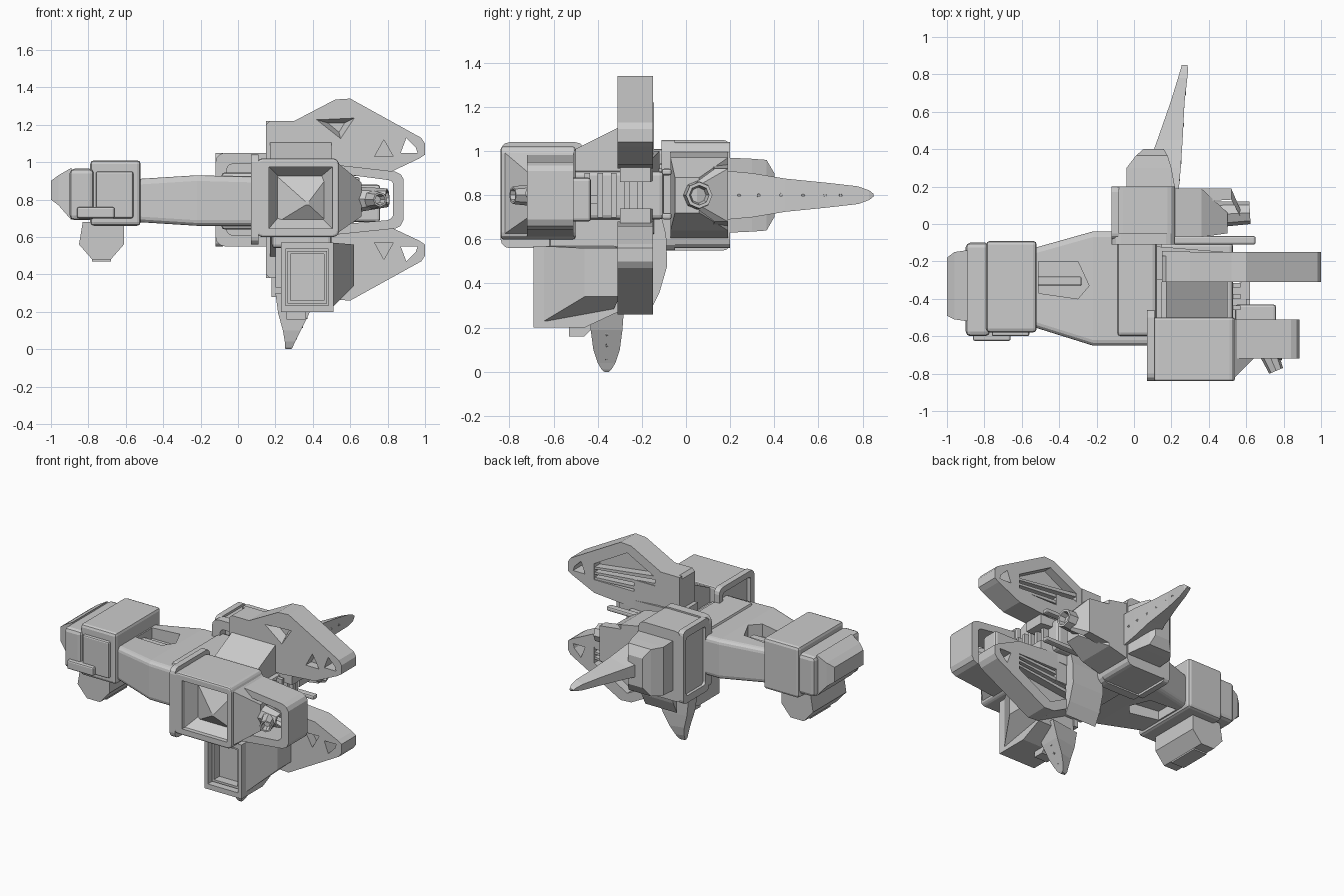
import bpy, bmesh, math
from mathutils import Vector

if "Cube" in bpy.data.objects:
    bpy.data.objects.remove(bpy.data.objects["Cube"])

MID = 0.8  # height of the ship's centre line


def loft(name, sections, closed=False, bevel=0):
    bm = bmesh.new()
    rows = [[bm.verts.new(p) for p in s] for s in sections]
    n = len(rows[0])
    pairs = list(zip(rows, rows[1:])) + ([(rows[-1], rows[0])] if closed else [])
    for a, b in pairs:
        for i in range(n):
            bm.faces.new((a[i], a[(i + 1) % n], b[(i + 1) % n], b[i]))
    if not closed:
        bm.faces.new(rows[0])
        bm.faces.new(rows[-1])
    bmesh.ops.recalc_face_normals(bm, faces=bm.faces)
    me = bpy.data.meshes.new(name)
    bm.to_mesh(me)
    bm.free()
    ob = bpy.data.objects.new(name, me)
    bpy.context.collection.objects.link(ob)
    if bevel:
        m = ob.modifiers.new("bevel", 'BEVEL')
        m.width, m.segments = bevel, 2
    return ob


def place(pts, axis, t):
    return [{'x': (t, u, v), 'y': (u, t, v), 'z': (u, v, t)}[axis] for u, v in pts]


def prism(name, pts, axis, a, b, bevel=0):
    return loft(name, [place(pts, axis, a), place(pts, axis, b)], bevel=bevel)


def rect(u0, u1, v0, v1, r=0.0):
    if not r:
        return [(u0, v0), (u1, v0), (u1, v1), (u0, v1)]
    out = []
    for k, (cu, cv) in enumerate(((u1 - r, v1 - r), (u0 + r, v1 - r), (u0 + r, v0 + r), (u1 - r, v0 + r))):
        for s in range(4):
            a = math.pi / 2 * (k + s / 3)
            out.append((cu + r * math.cos(a), cv + r * math.sin(a)))
    return out


def box(name, x, y, z, bevel=0):
    return prism(name, rect(*x, *y), 'z', z[0], z[1], bevel)


def ring(name, outer, inner, axis, a, b):
    return loft(name, [place(outer, axis, a), place(outer, axis, b),
                       place(inner, axis, b), place(inner, axis, a)], closed=True)


def apply_mods(ob):
    bpy.context.view_layer.objects.active = ob
    for m in list(ob.modifiers):
        bpy.ops.object.modifier_apply(modifier=m.name)


def cut(ob, *cutters):
    for c in cutters:
        m = ob.modifiers.new("cut", 'BOOLEAN')
        m.operation, m.solver, m.object = 'DIFFERENCE', 'EXACT', c
        c.hide_render = True
    apply_mods(ob)
    for c in cutters:
        bpy.data.objects.remove(c)


def nozzle(name, start, end, r0, r1, n=8):
    a, b = Vector(start), Vector(end)
    q = (b - a).to_track_quat('Z', 'Y')
    circ = lambda c, r: [tuple(c + q @ Vector((r * math.cos(t * math.tau / n), r * math.sin(t * math.tau / n), 0)))
                         for t in range(n)]
    return loft(name, [circ(a, r0), circ(b, r1), circ(b, r1 * .75), circ(a.lerp(b, .6), r0 * .4)])


# Head at the left end
box("head_block", (-.79, -.52), (-.58, -.09), (.66, 1.01), .02)
box("head_front", (-.90, -.77), (-.60, -.10), (.69, .965), .025)
loft("head_tip", [place(rect(-.52, -.14, .69, .97), 'x', -.89),
                  place(rect(-.51, -.15, .77, .93), 'x', -.96),
                  place(rect(-.49, -.18, .80, .90), 'x', -1.0)])
prism("chin_pod", [(-.85, .56), (-.78, .48), (-.68, .48), (-.61, .56), (-.61, .68), (-.83, .68)], 'y', -.52, -.16)
box("chin_foot", (-.78, -.68), (-.45, -.23), (.47, .50))
box("head_side_bar", (-.86, -.66), (-.625, -.57), (.70, .76), .01)
box("head_hatch", (-.76, -.56), (-.60, -.57), (.70, .95), .01)

# Neck with a tapered plan and a recess along the top and underside
neck = loft("neck", [place(rect(-.55, -.13, .68, .91, .03), 'x', -.54),
                     place(rect(-.65, -.04, .66, .93, .03), 'x', -.22),
                     place(rect(-.65, -.04, .66, .92, .03), 'x', .15)])
cut(neck, *[loft("neck_cutter", [place([(-.51, -.37), (-.30, -.40), (-.24, -.33), (-.30, -.20), (-.51, -.20)], 'z', z)
                                 for z in zz]) for zz in ((.84, 1.1), (.5, .74))])
box("neck_pipe", (-.52, -.28), (-.33, -.28), (.80, .88), .01)
box("neck_collar", (-.09, .12), (-.60, -.06), (.64, .945), .02)

# Central core
box("core", (.10, .53), (-.52, -.10), (.69, .91), .02)
for i in range(5):
    box("core_rib", (.53, .57), (-.46 + i * .06, -.435 + i * .06), (.70, .90))

# Front pod: body with open face, flange and long loop frame
pod = prism("front_pod", rect(.10, .54, .60, 1.02, .03), 'y', -.84, -.50, .012)
apply_mods(pod)
cut(pod, loft("pod_cutter", [place(rect(.165, .505, .645, .975), 'y', -.9),
                             place(rect(.165, .505, .645, .975), 'y', -.81),
                             place(rect(.22, .44, .71, .92), 'y', -.72)]))
loft("pod_inner_ridge", [place(rect(.18, .50, .66, .95), 'y', -.72),
                         place(rect(.36, .38, .77, .79), 'y', -.80)])
ring("front_flange", rect(-.84, -.46, .56, 1.04, .04), rect(-.80, -.50, .60, 1.0, .02), 'x', .07, .11)
outer = [(.40, .60), (.84, .645), (.87, .66), (.885, .69), (.885, .91), (.87, .935), (.84, .95), (.40, 1.0)]
inner = [(.46, .66), (.80, .69), (.82, .70), (.83, .715), (.83, .885), (.82, .90), (.80, .905), (.46, .95)]
ring("loop_frame", outer, inner, 'y', -.72, -.51)
loft("pod_shoulder", [place(rect(-.83, -.51, .62, 1.0), 'x', .53), place(rect(-.70, -.51, .71, .89), 'x', .66)])
box("front_engine_block", (.54, .76), (-.55, -.43), (.68, .88), .015)
nozzle("front_engine", (.62, -.64, .80), (.80, -.68, .81), .07, .05)
nozzle("front_thruster", (.72, -.69, .80), (.76, -.785, .80), .05, .04)
box("front_fin_pin", (.60, .62), (-.43, -.40), (.76, .80))

# Back pod with rounded flange and its engine
back = prism("back_pod", rect(-.10, .22, .56, 1.04, .04), 'y', -.05, .20)
cut(back, box("back_cutter", (.10, .4), (-.01, .15), (.65, .95)))
ring("back_flange_plate", rect(-.12, .22, .55, 1.05, .05), rect(-.06, .19, .61, .99, .03), 'y', -.11, -.05)
ring("back_flange_side", rect(-.08, .20, .55, 1.05, .03), rect(-.04, .17, .60, 1.0, .02), 'x', -.12, -.08)
loft("back_pod_tail", [place(rect(-.07, .19, .60, 1.0), 'x', .20), place(rect(-.07, .19, .64, .97), 'x', .36),
                       place(rect(-.05, .06, .72, .88), 'x', .50)])
nozzle("back_engine", (.42, .05, .80), (.62, .06, .80), .07, .06)
loft("back_engine_hood", [place(rect(.12, .19, .66, .94), 'x', .35), place(rect(.13, .19, .68, .92), 'x', .52),
                          place(rect(.02, .05, .76, .84), 'x', .58)])
for z in (.69, .89):
    box("back_bar", (.2, .65), (-.11, -.065), (z, z + .03), .01)

# Back fin with base block and rivets
loft("fin_base", [place(rect(-.04, .22, .63, .97), 'y', .19), place(rect(-.04, .20, .635, .965), 'y', .30),
                  place(rect(.01, .18, .64, .96), 'y', .365), place(rect(.05, .16, .70, .90), 'y', .40)])
fin = [(.19, .02, .24, .11), (.30, .07, .25, .10), (.45, .125, .26, .075), (.65, .195, .27, .055),
       (.78, .235, .285, .04), (.83, .25, .29, .022), (.85, .255, .285, .006)]
loft("back_fin", [[(a, y, MID - h * .5), (b, y, MID - h), (b, y, MID + h), (a, y, MID + h * .5)]
                  for y, a, b, h in fin])
for y, x in ((.24, .245), (.33, .252), (.43, .258), (.53, .264), (.63, .268), (.70, .276)):
    nozzle("fin_rivet", (x - .01, y, MID), (x + .002, y, MID), .01, .009)

# Upper and lower wings, mirrored about the centre line
for s, label in ((1, "upper"), (-1, "lower")):
    m = lambda pts: [(u, MID + s * (v - MID)) for u, v in pts]
    wing = prism(label + "_wing", m([(.15, .93), (.15, 1.20), (.17, 1.22), (.30, 1.22), (.52, 1.335), (.60, 1.34),
                                     (.98, 1.13), (1.0, 1.10), (1.0, 1.04), (.97, 1.02), (.80, .94), (.55, .92)]),
                 'y', -.31, -.15)
    cut(wing,
        prism("tip_cutter", m([(.87, 1.05), (.96, 1.05), (.95, 1.08), (.90, 1.13)]), 'y', -.4, 0),
        prism("notch_cutter", m([(.73, 1.03), (.83, 1.03), (.78, 1.12)]), 'y', -.4, -.25),
        loft("pit_cutter", [place(m([(.41, 1.23), (.63, 1.24), (.55, 1.12)]), 'y', -.32),
                            place(m([(.48, 1.21), (.57, 1.21), (.54, 1.16)]), 'y', -.25)]),
        prism("back_cutter", m([(.34, 1.03), (.34, 1.17), (.55, 1.28), (.80, 1.14), (.80, 1.03)]), 'y', -.21, -.1))
    for k in range(3):
        loft(label + "_wing_rib", [place(m([(.34, 1.05 + k * .05), (.80, 1.03 + k * .035),
                                            (.80, 1.045 + k * .035), (.34, 1.075 + k * .05)]), 'y', y)
                                   for y in (-.22, -.155)])
    prism(label + "_brace", m([(-.52, 1.0), (-.30, 1.11), (-.15, 1.11), (-.15, .88), (-.52, .88)]), 'x', .17, .50)
    loft(label + "_wing_root", [place(m([(-.30, .88), (-.12, .88), (-.12, 1.0), (-.30, 1.0)]), 'x', .12),
                                place(m([(-.30, .86), (-.16, .86), (-.16, .96), (-.30, .96)]), 'x', .62)])
    box(label + "_root_plate", (.15, .30), (-.17, -.145), sorted((MID + s * .15, MID + s * .42)))
prism("rear_keel", [(-.16, .28), (-.12, .36), (-.085, .48), (-.09, .62), (-.12, .74), (-.16, .74)], 'x', .18, .42)

# Lower pod with an open front frame
low = prism("lower_pod", [(-.69, .20), (-.46, .20), (-.31, .27), (-.31, .57), (-.69, .57)], 'x', .23, .51)
cut(low, box("low_cutter", (.255, .485), (-.8, -.60), (.235, .535)))
ring("lower_frame", rect(.265, .475, .245, .525), rect(.28, .46, .26, .51), 'y', -.66, -.60)
loft("lower_pod_tail", [place([(-.66, .22), (-.33, .28), (-.33, .57), (-.66, .57)], 'x', .50),
                        place([(-.46, .34), (-.30, .34), (-.30, .56), (-.46, .56)], 'x', .62)])
box("lower_neck", (.18, .50), (-.62, -.20), (.54, .70), .02)
box("lower_side_plate", (.20, .235), (-.52, -.30), (.33, .58))

# Lower fin
low_fin = [(.30, .20, .42, .08), (.19, .215, .38, .072), (.10, .24, .335, .06),
           (.04, .25, .305, .04), (.01, .25, .292, .022), (0, .255, .285, .01)]
prism("lower_fin_base", [(-.53, .16), (-.46, .16), (-.40, .22), (-.31, .25), (-.31, .30), (-.53, .30)], 'x', .26, .36)
loft("lower_fin", [[(a, -.36 - h * .6, z), (b, -.36 - h, z), (b, -.36 + h, z), (a, -.36 + h * .6, z)]
                   for z, a, b, h in low_fin])
for z, b in ((.06, .313), (.12, .346), (.17, .37)):
    nozzle("lower_fin_rivet", (b - .01, -.36, z), (b + .002, -.36, z), .008, .007)
